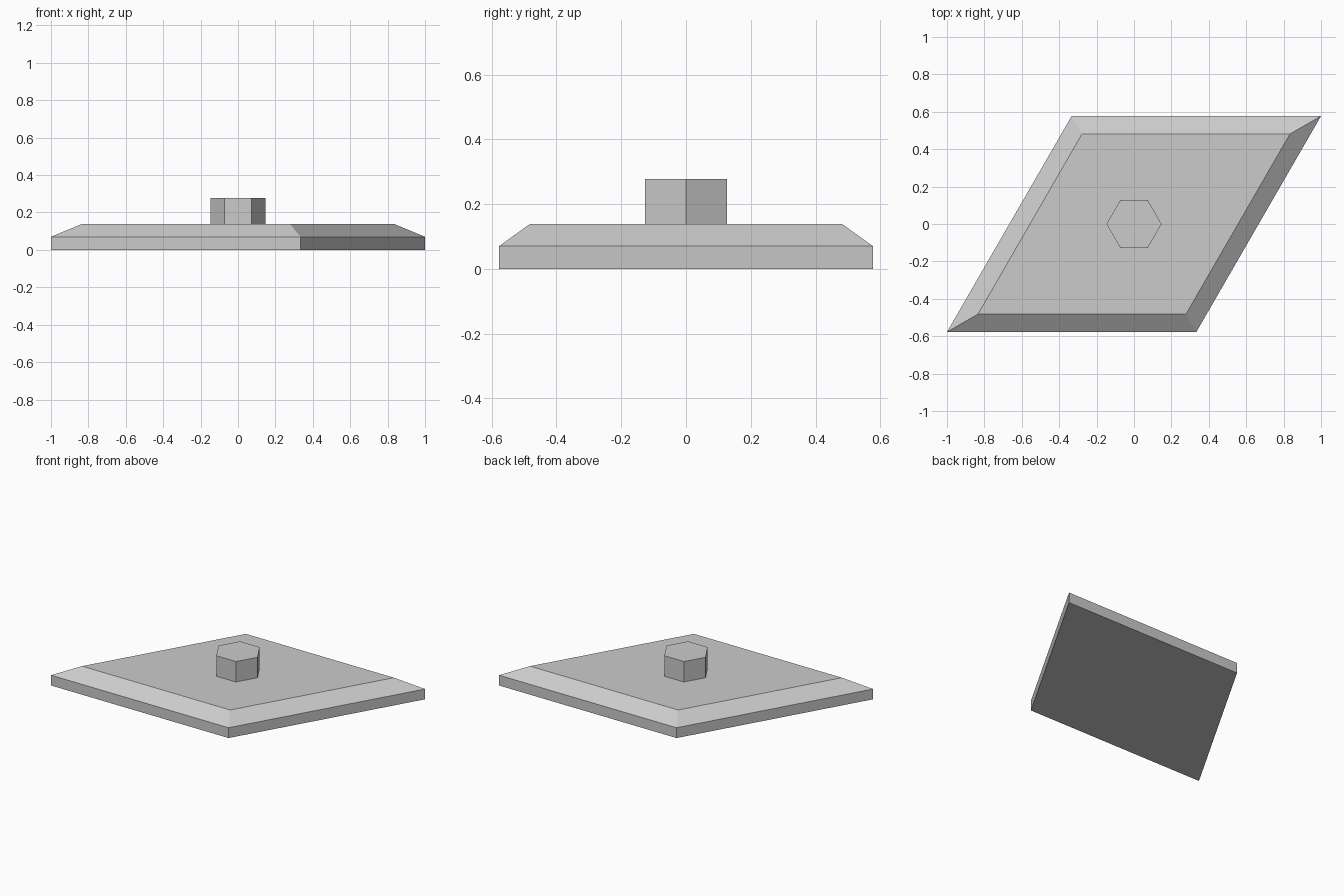
import bpy
import bmesh
from math import cos, sin, pi, sqrt

cube = bpy.data.objects.get("Cube")
if cube:
    bpy.data.objects.remove(cube, do_unlink=True)

grey = bpy.data.materials.new("light_grey")
grey.use_nodes = True
grey.diffuse_color = (0.6, 0.6, 0.6, 1)
grey.node_tree.nodes["Principled BSDF"].inputs["Base Color"].default_value = (0.6, 0.6, 0.6, 1)


def stacked_prism(name, outline, levels):
    """Closed solid through scaled copies of an outline; levels are (z, scale)."""
    bm = bmesh.new()
    rings = [[bm.verts.new((x * s, y * s, z)) for x, y in outline] for z, s in levels]
    n = len(outline)
    for low, high in zip(rings, rings[1:]):
        for i in range(n):
            j = (i + 1) % n
            bm.faces.new((low[i], low[j], high[j], high[i]))
    bm.faces.new(rings[0][::-1])
    bm.faces.new(rings[-1])
    mesh = bpy.data.meshes.new(name)
    bm.to_mesh(mesh)
    bm.free()
    mesh.materials.append(grey)
    obj = bpy.data.objects.new(name, mesh)
    bpy.context.collection.objects.link(obj)
    return obj


# Rhombus plate with a bevelled upper rim
half_depth = 1 / sqrt(3)
rhombus = [(-1, -half_depth), (1 / 3, -half_depth), (1, half_depth), (-1 / 3, half_depth)]
stacked_prism("rhombus_plate", rhombus, [(0, 1), (0.07, 1), (0.139, 0.834)])

# Hexagonal stud in the centre
hexagon = [(0.147 * cos(i * pi / 3), 0.147 * sin(i * pi / 3)) for i in range(6)]
stacked_prism("hex_stud", hexagon, [(0.139, 1), (0.278, 1)])
